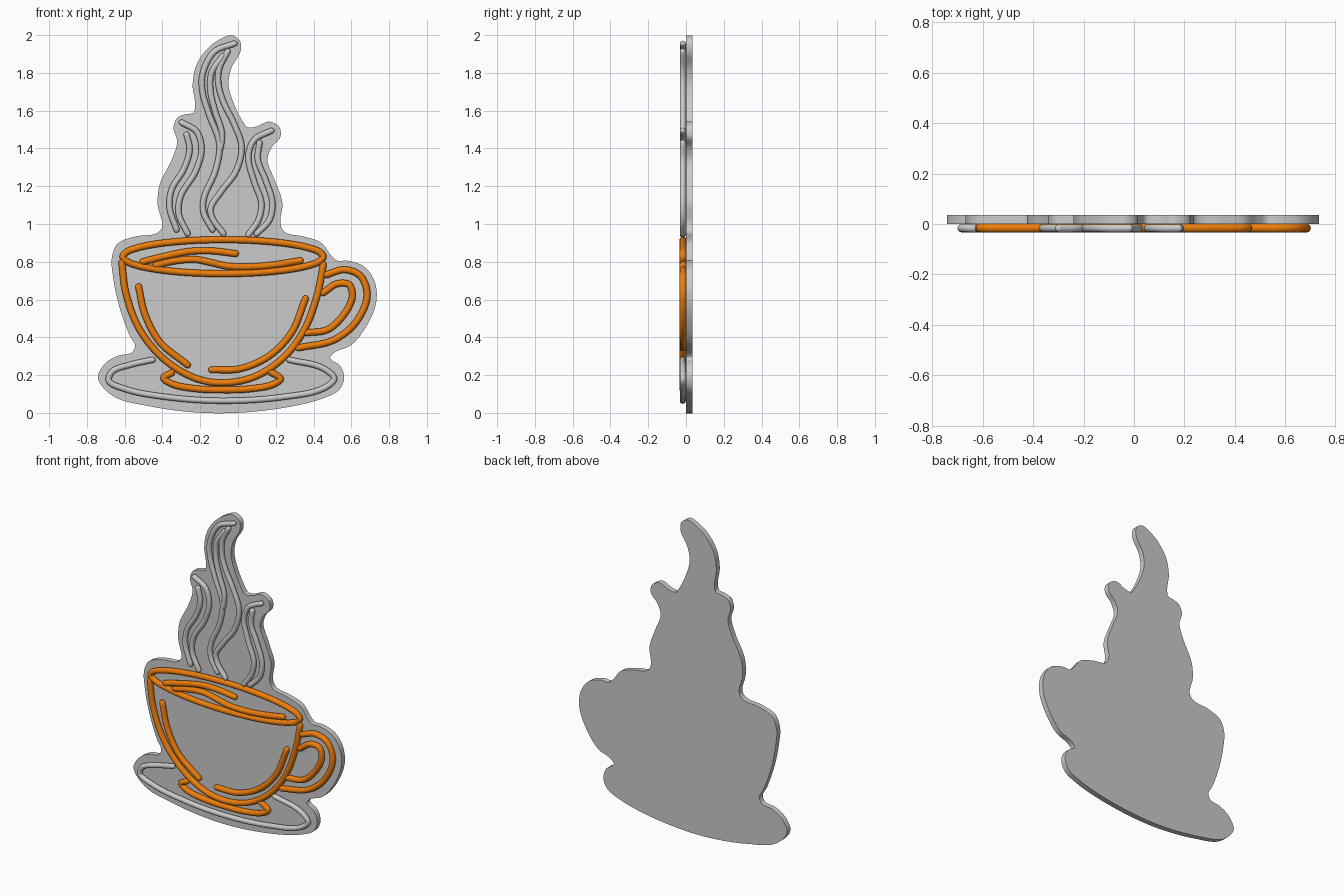
import bpy, bmesh, math
from mathutils import Vector

orange = bpy.data.materials.new("orange")
orange.diffuse_color = (0.85, 0.21, 0.004, 1)


def spline(pts, closed=False, steps=7):
    """Smooth centripetal-style curve through (x, z) points."""
    p = [Vector(q) for q in pts]
    n = len(p)
    out = []
    for i in range(n if closed else n - 1):
        b, c = p[i], p[(i + 1) % n]
        a = p[i - 1] if closed or i else b * 2 - c
        d = p[(i + 2) % n] if closed or i + 2 < n else c * 2 - b
        l0, l1, l2 = ((v - u).length for u, v in ((a, b), (b, c), (c, d)))
        tb = ((b - a) / l0 * l1 + (c - b)) / 2
        tc = ((c - b) + (d - c) / l2 * l1) / 2
        for k in range(steps):
            t = k / steps
            out.append(b * (2*t**3 - 3*t**2 + 1) + tb * (t**3 - 2*t**2 + t)
                       + c * (3*t**2 - 2*t**3) + tc * (t**3 - t**2))
    if not closed:
        out.append(p[-1])
    return out


def finish(name, bm, mat=None):
    bmesh.ops.recalc_face_normals(bm, faces=bm.faces)
    me = bpy.data.meshes.new(name)
    bm.to_mesh(me)
    bm.free()
    ob = bpy.data.objects.new(name, me)
    bpy.context.collection.objects.link(ob)
    if mat:
        me.materials.append(mat)
    bpy.ops.object.select_all(action='DESELECT')
    ob.select_set(True)
    bpy.context.view_layer.objects.active = ob
    bpy.ops.object.shade_smooth_by_angle(angle=math.radians(40))
    return ob


def tube(name, pts, r, mat=None, closed=False, y=-0.016, sides=12):
    """Round tube in the xz plane with rounded ends."""
    path = spline(pts, closed)
    n = len(path)
    rings = []
    for i, q in enumerate(path):
        nxt = path[(i + 1) % n] if closed else path[min(i + 1, n - 1)]
        prv = path[i - 1] if closed else path[max(i - 1, 0)]
        rings.append((q, (nxt - prv).normalized(), r))
    if not closed:
        caps = [math.radians(a) for a in (30, 60, 85)]
        (q0, t0, _), (q1, t1, _) = rings[0], rings[-1]
        start = [(q0 - t0 * r * math.sin(a), t0, r * math.cos(a)) for a in reversed(caps)]
        end = [(q1 + t1 * r * math.sin(a), t1, r * math.cos(a)) for a in caps]
        rings = start + rings + end
    bm = bmesh.new()
    loops = []
    for q, t, rad in rings:
        loop = []
        for k in range(sides):
            a = 2 * math.pi * k / sides
            s = rad * math.cos(a)
            loop.append(bm.verts.new((q.x - t.y * s, y + rad * math.sin(a), q.y + t.x * s)))
        loops.append(loop)
    m = len(loops)
    for i in range(m if closed else m - 1):
        u, v = loops[i], loops[(i + 1) % m]
        for k in range(sides):
            j = (k + 1) % sides
            bm.faces.new((u[k], u[j], v[j], v[k]))
    if not closed:
        bm.faces.new(loops[0])
        bm.faces.new(loops[-1])
    return finish(name, bm, mat)


# Backing plate: outline clockwise from the saucer's left, up and over the steam
left_side = [
    (-.203, .001), (-.468, .035), (-.663, .09), (-.742, .185), (-.705, .26), (-.637, .302),
    (-.562, .32), (-.545, .355), (-.575, .413), (-.631, .572), (-.663, .731), (-.668, .821),
    (-.637, .896), (-.547, .933), (-.425, .954), (-.402, .985), (-.425, 1.10), (-.415, 1.208),
    (-.351, 1.34), (-.322, 1.436), (-.341, 1.51), (-.32, 1.563), (-.272, 1.582), (-.237, 1.588),
    (-.227, 1.62), (-.24, 1.738), (-.219, 1.844), (-.156, 1.934), (-.087, 1.982), (-.034, 1.999)]
right_side = [
    (.01, 1.97), (.013, 1.913), (-.034, 1.828), (-.05, 1.738), (-.024, 1.643), (.029, 1.537),
    (.05, 1.512), (.098, 1.516), (.161, 1.542), (.217, 1.516), (.225, 1.463), (.177, 1.404),
    (.156, 1.34), (.193, 1.235), (.235, 1.113), (.225, 1.0), (.245, .959), (.351, .933),
    (.441, .90), (.492, .835), (.526, .806), (.578, .806), (.668, .774), (.724, .694),
    (.732, .588), (.684, .466), (.60, .36), (.504, .315), (.488, .291), (.541, .249),
    (.562, .185), (.536, .122), (.441, .074), (.272, .032), (.008, .001)]
bm = bmesh.new()
face = bm.faces.new([bm.verts.new((p.x, 0.0, p.y)) for p in spline(left_side + right_side, True)])
ext = bmesh.ops.extrude_face_region(bm, geom=[face], use_keep_orig=True)
bmesh.ops.translate(bm, vec=(0, 0.035, 0),
                    verts=[v for v in ext['geom'] if isinstance(v, bmesh.types.BMVert)])
finish("backing_plate", bm)

# Cup tubes
R = 0.018
rim = [(-.079 + .53 * math.cos(a), .827 + .09 * math.sin(a))
       for a in (2 * math.pi * k / 24 for k in range(24))]
tube("cup_rim", rim, R, orange, closed=True)
cup = {
    "cup_body": [(-.615, .795), (-.594, .636), (-.52, .44), (-.388, .281), (-.23, .185),
                 (-.087, .159), (.087, .191), (.246, .297), (.351, .44), (.42, .625), (.452, .784)],
    "cup_highlight_left": [(-.526, .668), (-.494, .525), (-.415, .376), (-.267, .254)],
    "cup_highlight_right": [(-.14, .228), (.008, .233), (.166, .302), (.283, .424), (.357, .604)],
    "cup_foot": [(-.351, .212), (-.394, .185), (-.351, .154), (-.214, .127), (-.087, .122),
                 (.061, .127), (.193, .154), (.225, .18), (.172, .217)],
    "handle_outer": [(.468, .731), (.563, .758), (.647, .726), (.684, .625), (.626, .482),
                     (.51, .387), (.32, .344)],
    "handle_inner": [(.452, .636), (.526, .684), (.589, .678), (.605, .615), (.552, .509),
                     (.473, .44), (.362, .424)],
    "coffee_swirl_upper": [(-.504, .80), (-.388, .829), (-.256, .855), (-.145, .858), (-.013, .843)],
    "coffee_swirl_lower": [(-.436, .782), (-.33, .805), (-.225, .812), (-.14, .795), (-.05, .776),
                           (.08, .774), (.2, .785), (.33, .806)],
}
for name, pts in cup.items():
    tube(name, pts, R, orange)

# Saucer and steam tubes
grey = {
    "saucer": [(-.452, .281), (-.573, .254), (-.668, .217), (-.684, .17), (-.6, .127), (-.388, .085),
               (-.087, .064), (.246, .085), (.457, .132), (.51, .18), (.457, .233), (.272, .281)],
    "steam_left_outer": [(-.351 + .026, .97), (-.362, 1.086), (-.351, 1.182), (-.288, 1.288),
                         (-.256, 1.394), (-.272, 1.473)],
    "steam_left_inner": [(-.298, 1.537), (-.219, 1.489), (-.193, 1.394), (-.225, 1.277),
                         (-.304, 1.145), (-.314, 1.055), (-.267, .949)],
    "steam_middle_left": [(-.019, 1.955), (-.124, 1.913), (-.188, 1.79), (-.188, 1.7), (-.155, 1.585),
                          (-.098, 1.42), (-.12, 1.28), (-.182, 1.13), (-.182, 1.06), (-.135, .97)],
    "steam_middle_centre": [(-.08, 1.89), (-.14, 1.8), (-.145, 1.70), (-.122, 1.6), (-.085, 1.48),
                            (-.092, 1.40)],
    "steam_middle_right": [(-.055, 1.913), (-.1, 1.82), (-.103, 1.738), (-.076, 1.643), (-.024, 1.537),
                           (.019, 1.41), (-.01, 1.28), (-.09, 1.17), (-.145, 1.08), (-.135, 1.03),
                           (-.077, .949)],
    "steam_right_inner": [(.177, 1.494), (.087, 1.446), (.055, 1.36), (.087, 1.22), (.124, 1.11),
                          (.108, 1.02), (.055, .943)],
    "steam_right_outer": [(.114, 1.43), (.105, 1.34), (.145, 1.235), (.182, 1.113), (.166, 1.02),
                          (.1, .949)],
}
for name, pts in grey.items():
    tube(name, pts, 0.016, y=-0.017)
